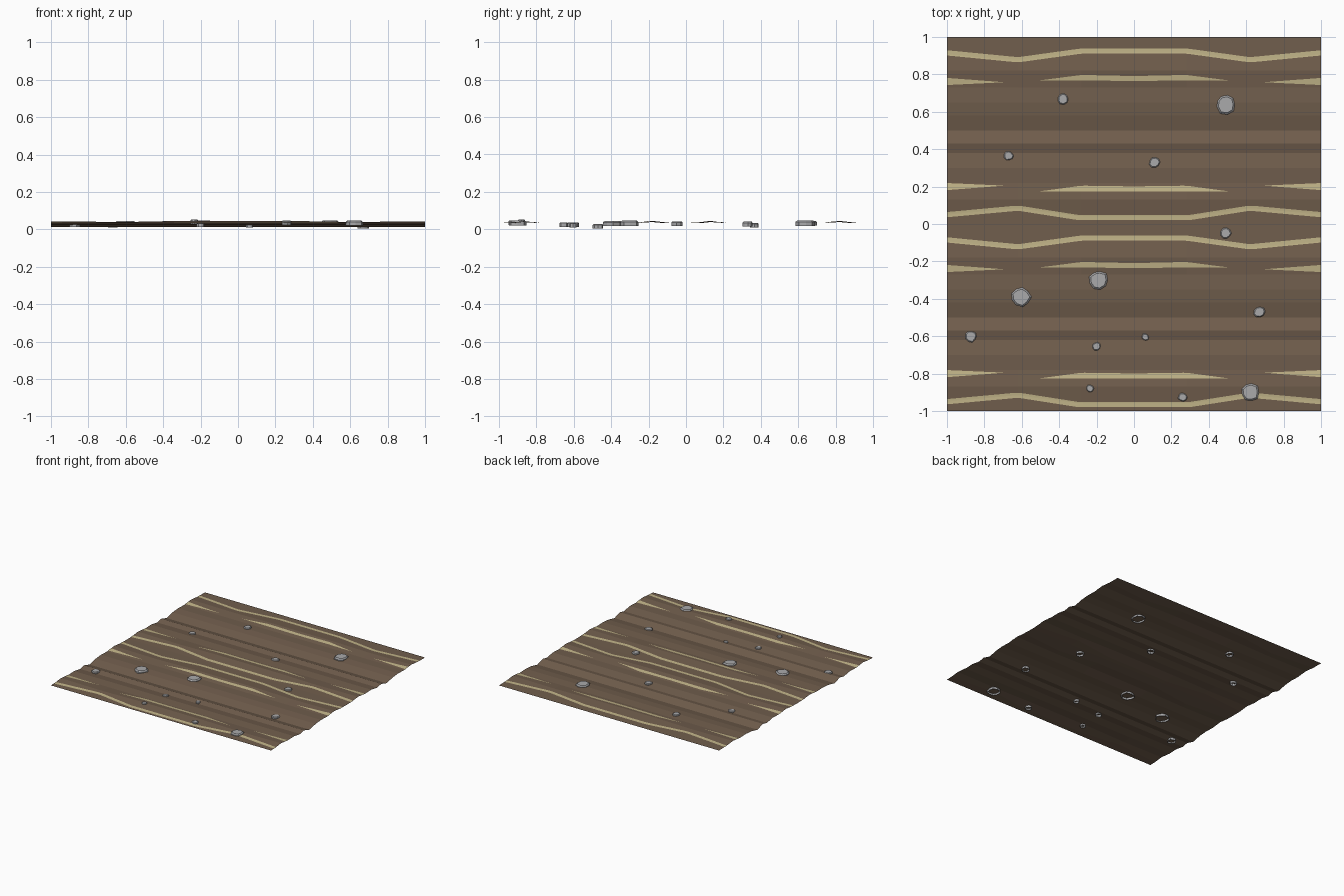
import bpy, bmesh, math, random
from mathutils import Vector
from mathutils.bvhtree import BVHTree

if "Cube" in bpy.data.objects:
    bpy.data.objects.remove(bpy.data.objects["Cube"])

random.seed(4)


def material(name, rgb):
    m = bpy.data.materials.new(name)
    m.diffuse_color = (*rgb, 1)
    m.use_nodes = True
    m.node_tree.nodes["Principled BSDF"].inputs["Base Color"].default_value = m.diffuse_color
    return m


SOIL = material("brown soil", (0.165, 0.112, 0.074))
STRAW = material("pale straw", (0.54, 0.46, 0.25))
STONE = material("grey stone", (0.40, 0.40, 0.41))


def finish(bm, name, mat):
    me = bpy.data.meshes.new(name)
    bm.to_mesh(me)
    bm.free()
    me.materials.append(mat)
    ob = bpy.data.objects.new(name, me)
    bpy.context.collection.objects.link(ob)
    return ob


def lerp_table(table, x):
    """Piecewise linear lookup: rows are (x, a, b)."""
    for p, q in zip(table, table[1:]):
        if p[0] <= x <= q[0] + 1e-6:
            t = (x - p[0]) / (q[0] - p[0])
            return [p[i] + (q[i] - p[i]) * t for i in (1, 2)]


# Ground: furrow profile (y, z, y bend, z drop), repeated twice along y
PROFILE = [(0, .033, 0, 0), (.04, .034, .045, 0), (.13, .045, 0, -.006),
           (.22, .033, 0, 0), (.30, .036, 0, 0), (.38, .023, 0, 0),
           (.43, .034, 0, 0), (.50, .013, 0, 0), (.58, .030, 0, 0),
           (.65, .036, 0, 0), (.73, .033, 0, 0), (.82, .045, 0, -.006),
           (.92, .034, -.045, 0)]
COLUMNS = [(-1, .3), (-.62, 1), (-.28, 0), (.28, 0), (.62, 1), (1, .3)]
rows = [(y + k, z, dy, dz) for k in (-1, 0) for y, z, dy, dz in PROFILE]
rows.append((1, .033, 0, 0))

bm = bmesh.new()
grid = [[bm.verts.new((x, y + s * dy, z + s * dz)) for x, s in COLUMNS]
        for y, z, dy, dz in rows]
for a, b in zip(grid, grid[1:]):
    for i in range(len(COLUMNS) - 1):
        bm.faces.new((a[i], a[i + 1], b[i + 1], b[i]))
tree = BVHTree.FromBMesh(bm)
finish(bm, "ploughed_ground", SOIL)


def ground_z(x, y):
    x = max(-.999, min(.999, x))
    y = max(-.999, min(.999, y))
    return tree.ray_cast(Vector((x, y, 1)), Vector((0, 0, -1)))[0].z


# Straw bands: (|x|, centre y, width), mirrored in x and repeated in y
LONG = [[(0, .925, .028), (.28, .925, .028), (.62, .878, .028), (1, .915, .028)],
        [(0, .035, .028), (.30, .035, .028), (.62, .085, .028), (1, .05, .028)]]
SHORT = [[(0, .778, .026), (.28, .782, .030), (.50, .768, .001)],
         [(.70, .758, .001), (1, .762, .038)],
         [(0, .188, .026), (.28, .190, .030), (.50, .175, .001)],
         [(.70, .205, .001), (1, .200, .038)]]


def bands(name, tables):
    bm = bmesh.new()
    for table in tables:
        x0, x1 = table[0][0], table[-1][0]
        n = max(4, round((x1 - x0) / .03))
        for shift in (0, -1):
            for side in (1, -1):
                prev = None
                for i in range(n + 1):
                    x = x0 + (x1 - x0) * i / n
                    c, w = lerp_table(table, x)
                    ring = []
                    for t in (-.5, -.25, 0, .25, .5):
                        y = c + shift + t * w
                        ring.append(bm.verts.new(
                            (side * x, y, ground_z(side * x, y) + .0015)))
                    if prev:
                        for j in range(4):
                            f = (prev[j], ring[j], ring[j + 1], prev[j + 1])
                            bm.faces.new(f if side > 0 else f[::-1])
                    prev = ring
    finish(bm, name, STRAW)


bands("long_straw_bands", LONG)
bands("short_straw_bands", SHORT)

# Stones: (x, y, radius), low irregular caps, open underneath
STONES = [(-.38, .67, .031), (.49, .64, .054), (-.67, .365, .026), (.11, .33, .030),
          (.49, -.05, .030), (-.19, -.30, .054), (-.605, -.39, .054),
          (.67, -.47, .032), (-.87, -.60, .032), (-.20, -.655, .023),
          (.06, -.605, .020), (-.235, -.88, .022), (.26, -.925, .025),
          (.62, -.90, .050)]
for n, (x, y, r) in enumerate(STONES, 1):
    bm = bmesh.new()
    z = ground_z(x, y)
    sides = 9
    radii = [r * random.uniform(.85, 1.08) for _ in range(sides)]
    rings = []
    for scale, h in ((1, max(-z, -.016)), (1, .004), (.82, .006 + r * .12)):
        rings.append([bm.verts.new((x + scale * q * math.cos(math.tau * i / sides),
                                    y + scale * q * math.sin(math.tau * i / sides),
                                    z + h)) for i, q in enumerate(radii)])
    for a, b in zip(rings, rings[1:]):
        for i in range(sides):
            j = (i + 1) % sides
            bm.faces.new((a[i], a[j], b[j], b[i]))
    bm.faces.new(rings[-1])
    finish(bm, f"stone_{n}", STONE)
